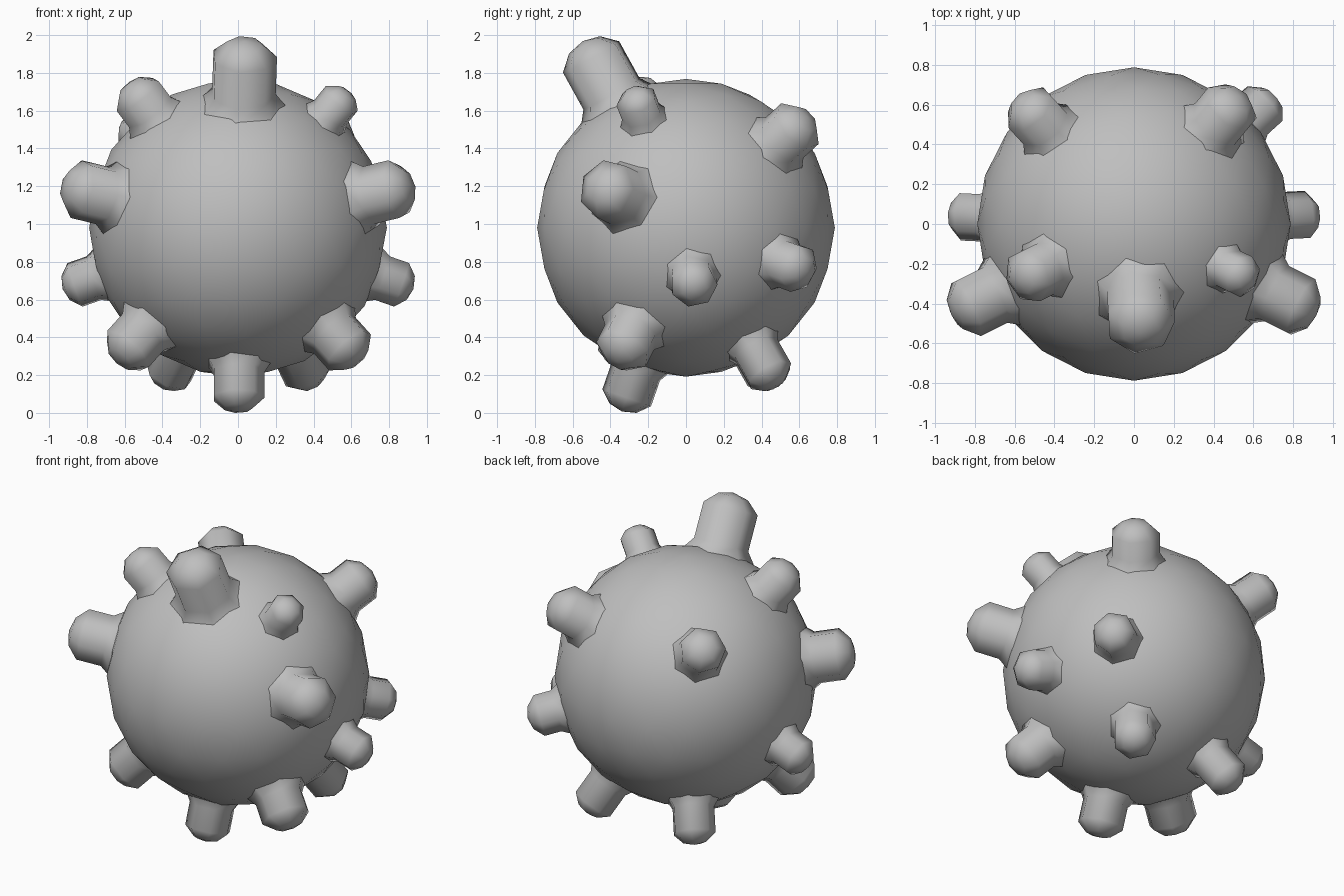
import bpy, bmesh, math
from mathutils import Vector

if "Cube" in bpy.data.objects:
    bpy.data.objects.remove(bpy.data.objects["Cube"])

GREY = (0.52, 0.52, 0.52, 1)
grey = bpy.data.materials.new("plain_grey")
grey.use_nodes = True
grey.diffuse_color = GREY
grey.node_tree.nodes["Principled BSDF"].inputs["Base Color"].default_value = GREY

CENTRE = Vector((0, 0, 0.98))
SIDES = 7


def add_object(name, bm):
    bmesh.ops.recalc_face_normals(bm, faces=bm.faces)
    for face in bm.faces:
        face.smooth = True
    mesh = bpy.data.meshes.new(name)
    bm.to_mesh(mesh)
    bm.free()
    mesh.materials.append(grey)
    obj = bpy.data.objects.new(name, mesh)
    obj.location = CENTRE
    bpy.context.collection.objects.link(obj)
    return obj


def add_knob(name, direction, radius, tip):
    """Stubby post with a flared root and a domed end, pointing out of the ball."""
    profile = [(0.73, 1.35 * radius), (0.81, 1.0 * radius),
               (tip - 0.55 * radius, radius), (tip - 0.13 * radius, 0.55 * radius)]
    bm = bmesh.new()
    rings = []
    for height, r in profile:
        rings.append([bm.verts.new((r * math.cos(2 * math.pi * i / SIDES),
                                    r * math.sin(2 * math.pi * i / SIDES), height))
                      for i in range(SIDES)])
    apex = bm.verts.new((0, 0, tip))
    for low, high in zip(rings, rings[1:]):
        for i in range(SIDES):
            j = (i + 1) % SIDES
            bm.faces.new((low[i], low[j], high[j], high[i]))
    for i in range(SIDES):
        bm.faces.new((rings[-1][i], rings[-1][(i + 1) % SIDES], apex))
    obj = add_object(name, bm)
    obj.rotation_mode = 'QUATERNION'
    obj.rotation_quaternion = Vector(direction).to_track_quat('Z', 'Y')


# Ball body
body = bmesh.new()
bmesh.ops.create_icosphere(body, subdivisions=3, radius=0.788)
add_object("ball_body", body)

# Single knobs
add_knob("crown_knob", (0.03, -0.47, 0.85), 0.175, 1.13)
add_knob("bottom_knob", (0, -0.30, -0.86), 0.14, 1.03)
add_knob("back_left_middle_knob", (0.64, 0.58, -0.21), 0.13, 0.985)

# Mirrored knobs of equal size
PAIRS = [("front_upper", (0.78, -0.39, 0.19), 0.16, 1.05),
         ("side", (0.83, 0.04, -0.29), 0.125, 0.985),
         ("front_lower", (0.56, -0.32, -0.62), 0.15, 1.02),
         ("back_lower", (0.35, 0.42, -0.74), 0.13, 1.04)]
for name, (x, y, z), radius, tip in PAIRS:
    for side, sign in (("left", 1), ("right", -1)):
        add_knob(f"{name}_{side}_knob", (sign * x, y, z), radius, tip)

# Upper knobs, slightly different on each side
add_knob("brow_left_knob", (0.54, -0.26, 0.67), 0.11, 0.97)
add_knob("brow_right_knob", (-0.53, -0.26, 0.70), 0.14, 1.0)
add_knob("back_upper_left_knob", (0.48, 0.58, 0.53), 0.15, 1.02)
add_knob("back_upper_right_knob", (-0.53, 0.58, 0.53), 0.14, 1.02)
